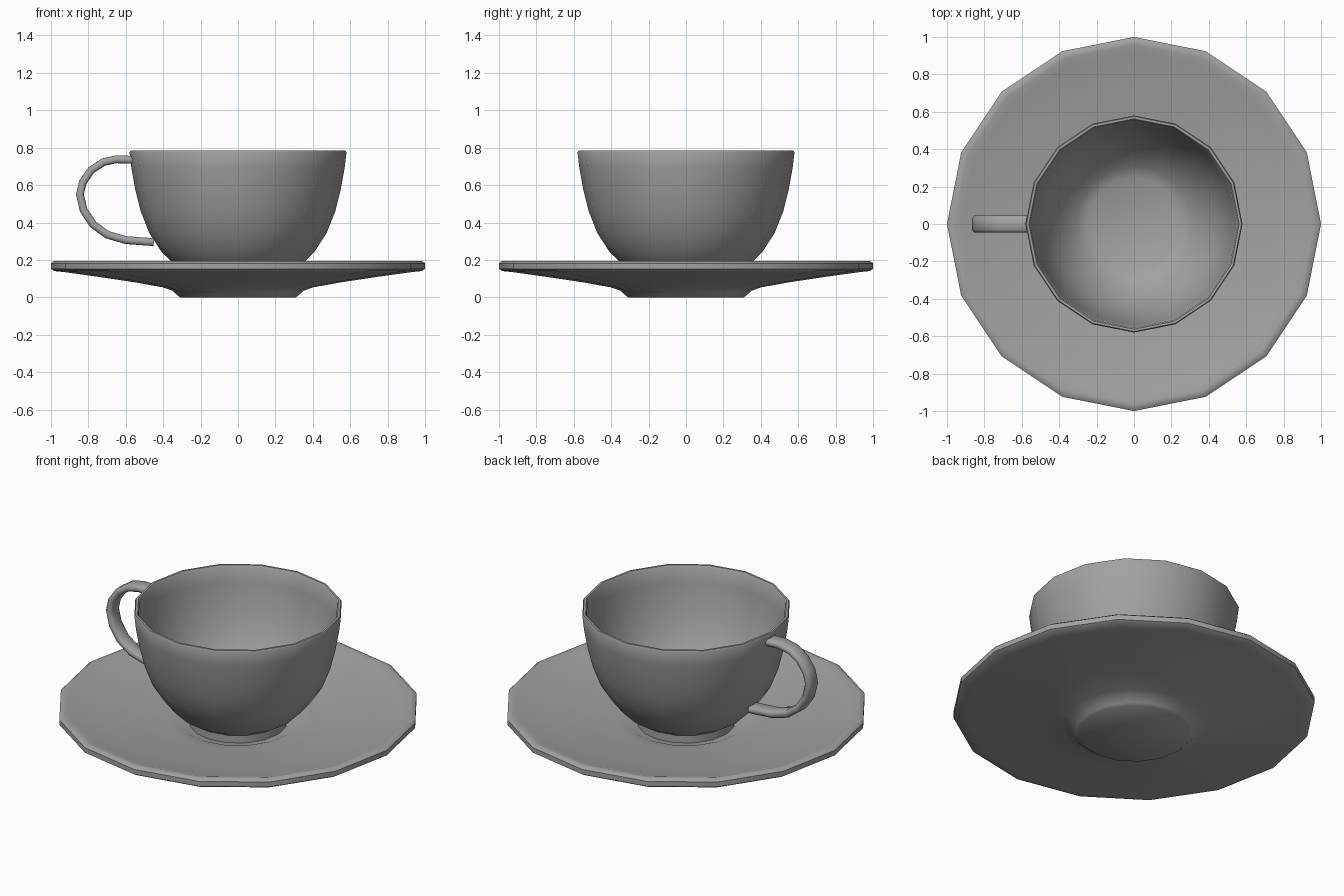
import bpy, bmesh, math
from mathutils import Vector

SIDES = 16

cube = bpy.data.objects.get("Cube")
if cube:
    bpy.data.objects.remove(cube, do_unlink=True)

china = bpy.data.materials.new("grey china")
china.use_nodes = True
GREY = (0.36, 0.36, 0.36, 1)
china.diffuse_color = GREY
china.node_tree.nodes["Principled BSDF"].inputs["Base Color"].default_value = GREY


def finish(bm, name, angle=40):
    bmesh.ops.recalc_face_normals(bm, faces=bm.faces)
    mesh = bpy.data.meshes.new(name)
    bm.to_mesh(mesh)
    bm.free()
    mesh.materials.append(china)
    obj = bpy.data.objects.new(name, mesh)
    bpy.context.collection.objects.link(obj)
    bpy.ops.object.select_all(action='DESELECT')
    obj.select_set(True)
    bpy.context.view_layer.objects.active = obj
    bpy.ops.object.shade_smooth_by_angle(angle=math.radians(angle))
    return obj


def skin(bm, rings):
    """Join neighbouring rings with quads and cap both ends."""
    n = len(rings[0])
    for a, b in zip(rings, rings[1:]):
        for i in range(n):
            j = (i + 1) % n
            bm.faces.new((a[i], a[j], b[j], b[i]))
    bm.faces.new(rings[0])
    bm.faces.new(rings[-1])


def lathe(name, profile):
    bm = bmesh.new()
    turns = [math.tau * i / SIDES for i in range(SIDES)]
    skin(bm, [[bm.verts.new((r * math.cos(t), r * math.sin(t), z)) for t in turns]
              for r, z in profile])
    return finish(bm, name)


# Saucer: foot, sloping underside, rounded rim, dished top and central well
lathe("saucer", [
    (0.31, 0), (0.325, 0.012), (0.35, 0.035), (0.40, 0.053), (0.55, 0.08),
    (0.75, 0.11), (0.93, 0.135), (0.98, 0.14), (1.0, 0.152), (1.0, 0.182),
    (0.985, 0.193), (0.96, 0.193), (0.92, 0.182), (0.75, 0.155), (0.55, 0.125),
    (0.40, 0.105), (0.33, 0.098), (0.30, 0.085)])

# Cup: foot ring, bowl, rounded lip, inside wall and floor
lathe("cup", [
    (0.27, 0.08), (0.27, 0.13), (0.33, 0.165), (0.41, 0.245), (0.475, 0.345),
    (0.52, 0.46), (0.55, 0.58), (0.57, 0.69), (0.58, 0.775), (0.575, 0.785),
    (0.562, 0.785), (0.555, 0.775), (0.545, 0.69), (0.525, 0.58), (0.495, 0.465),
    (0.45, 0.36), (0.385, 0.265), (0.31, 0.19), (0.25, 0.16)])

# Handle: flattened rounded section swept along a loop, ends inside the cup wall
path = [Vector((x, 0, z)) for x, z in [
    (-0.555, 0.735), (-0.65, 0.738), (-0.72, 0.723), (-0.785, 0.68), (-0.83, 0.615),
    (-0.845, 0.55), (-0.825, 0.465), (-0.775, 0.39), (-0.70, 0.335),
    (-0.60, 0.306), (-0.45, 0.295)]]
section = [(0.045, 0.01), (0.032, 0.021), (-0.032, 0.021), (-0.045, 0.01),
           (-0.045, -0.01), (-0.032, -0.021), (0.032, -0.021), (0.045, -0.01)]
bm = bmesh.new()
rings = []
for i, p in enumerate(path):
    along = (path[min(i + 1, len(path) - 1)] - path[max(i - 1, 0)]).normalized()
    out = Vector((along.z, 0, -along.x))
    rings.append([bm.verts.new(p + Vector((0, w, 0)) + out * t) for w, t in section])
skin(bm, rings)
finish(bm, "handle", 60)
